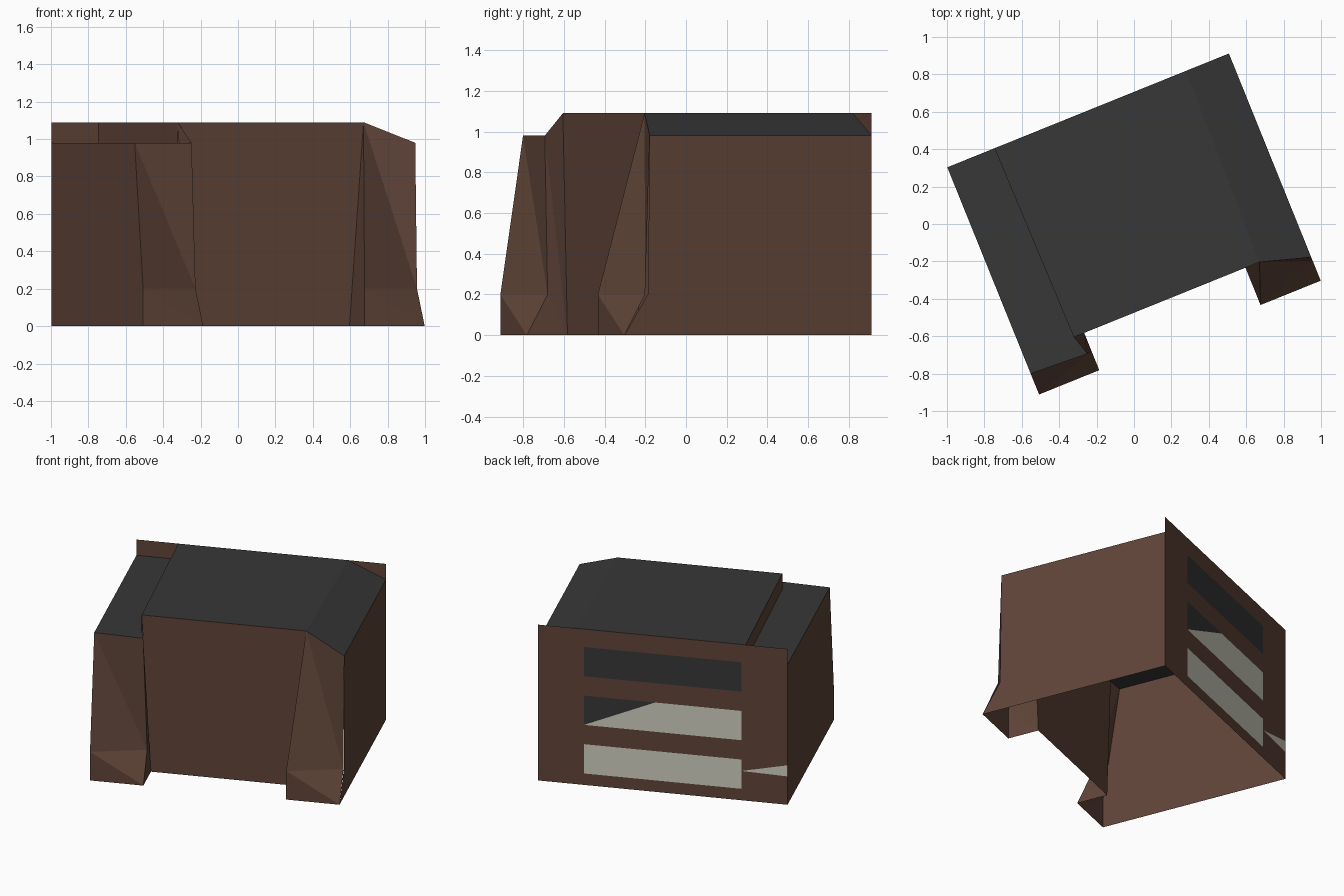
import bpy
import bmesh
import math
from mathutils import Vector

cube = bpy.data.objects.get("Cube")
if cube:
    bpy.data.objects.remove(cube, do_unlink=True)


def make_material(name, rgb):
    mat = bpy.data.materials.new(name)
    mat.use_nodes = True
    mat.diffuse_color = (*rgb, 1)
    mat.node_tree.nodes["Principled BSDF"].inputs["Base Color"].default_value = (*rgb, 1)
    return mat


BROWN, DARK, CREAM = range(3)
MATERIALS = [
    make_material("brown_wall", (0.115, 0.058, 0.040)),
    make_material("dark_roof", (0.038, 0.038, 0.038)),
    make_material("cream_window", (0.62, 0.62, 0.53)),
]

# Shared dimensions in the building's own, unrotated frame
W, D = 0.812, 0.655              # half width, half depth
FRONT = -0.44                    # recessed front wall
INNER = 0.465                    # inner edge of the buttresses
EAVE, TOP = 0.98, 1.09
TURN = math.radians(22)


def build(name, faces, middle=(0, 0, 0.5)):
    """Make one object from (points, colour) faces, each facing away from middle."""
    bm = bmesh.new()
    for points, colour in faces:
        face = bm.faces.new([bm.verts.new(p) for p in points])
        face.material_index = colour
        face.normal_update()
        if face.normal.dot(face.calc_center_median() - Vector(middle)) < 0:
            face.normal_flip()
    bmesh.ops.remove_doubles(bm, verts=bm.verts, dist=0.0005)
    mesh = bpy.data.meshes.new(name)
    bm.to_mesh(mesh)
    bm.free()
    for mat in MATERIALS:
        mesh.materials.append(mat)
    obj = bpy.data.objects.new(name, mesh)
    obj.rotation_euler.z = TURN
    bpy.context.collection.objects.link(obj)
    return obj


# Roof: flat top, sloped side, low shelf and the step between them
top_bl, top_fl = (-0.54, D, TOP), (-0.525, FRONT, TOP)
top_br, top_fr = (0.565, D, TOP), (0.546, FRONT, TOP)
eave_b, eave_f = (W, D, EAVE), (W, -0.52, EAVE)
shelf_b, shelf_f = (-W, D, EAVE), (-W, -0.535, EAVE)
shelf_tip = (-0.49, -0.55, EAVE)
step_b, step_f = (-0.54, D, EAVE), (-0.525, FRONT, EAVE)
build("roof", [
    ([top_bl, top_fl, top_fr, top_br], DARK),
    ([top_br, top_fr, eave_b], DARK),
    ([top_fr, eave_f, eave_b], DARK),
    ([shelf_b, shelf_f, shelf_tip, step_f, step_b], DARK),
])
build("roof_step", [([step_b, step_f, top_fl, top_bl], BROWN)])

# Front and side walls
build("front_wall", [([(-INNER, FRONT, 0), (INNER, FRONT, 0), top_fr, top_fl], BROWN)])
build("left_wall", [([(W, D, 0), (W, -D, 0), (W, -0.53, 0.2), eave_f, eave_b], BROWN)])
build("right_wall", [([(-W, D, 0), (-W, -D, 0), (-W, -D, 0.2), shelf_f, shelf_b], BROWN)])


# Front buttresses with a twisted foot
def buttress(name, x0, x1, top0, top1, left_split):
    a, b = (x0, -D, 0), (x0, -D, 0.2)
    c, d = (x1, -D, 0), (x1, -0.545, 0.2)
    faces = [[a, b, c], [b, c, d]]
    if left_split:               # diagonal from the outer top corner
        root, crown = (x1, FRONT, 0), top_fl
        faces += [[top0, b, d], [top0, d, top1]]
        faces += [[c, d, root], [d, top1, root], [top1, crown, root]]
    else:
        root = (x0, FRONT, 0)
        faces += [[top0, b, d], [top0, d, top1], [a, b, root], [b, top0, root]]
    build(name, [(f, BROWN) for f in faces], ((x0 + x1) / 2, -0.4, 0.5))


buttress("right_buttress", -W, -INNER, shelf_f, shelf_tip, True)
buttress("left_buttress", INNER, W, top_fr, eave_f, False)

# Back wall: plain side panels and a middle panel banded with windows
E = 0.512


def panel(x0, x1, z0, z1, colour):
    return ([(x0, D, z0), (x1, D, z0), (x1, D, z1), (x0, D, z1)], colour)


faces = [panel(E, W, 0, TOP, BROWN)]
z = 0
for i in range(3):
    low = 0.08 + i * 0.34
    high = low + 0.205
    faces.append(panel(-E, E, z, low, BROWN))
    if i == 1:                   # middle window is divided diagonally
        cut = (0.05, D, high)
        faces.append(([(E, D, low), (E, D, high), cut], DARK))
        faces.append(([(E, D, low), cut, (-E, D, high), (-E, D, low)], CREAM))
    else:
        faces.append(panel(-E, E, low, high, DARK if i else CREAM))
    z = high
faces.append(panel(-E, E, z, TOP, BROWN))

# Side panel with a small pale wedge
tip, wedge_low, wedge_high = (-E, D, 0.205), (-W, D, 0.198), (-W, D, 0.276)
faces += [
    ([(-E, D, 0), (-W, D, 0), wedge_low, tip], BROWN),
    ([tip, wedge_low, wedge_high], CREAM),
    ([tip, wedge_high, (-W, D, TOP), (-E, D, TOP)], BROWN),
]
build("back_wall", faces)
